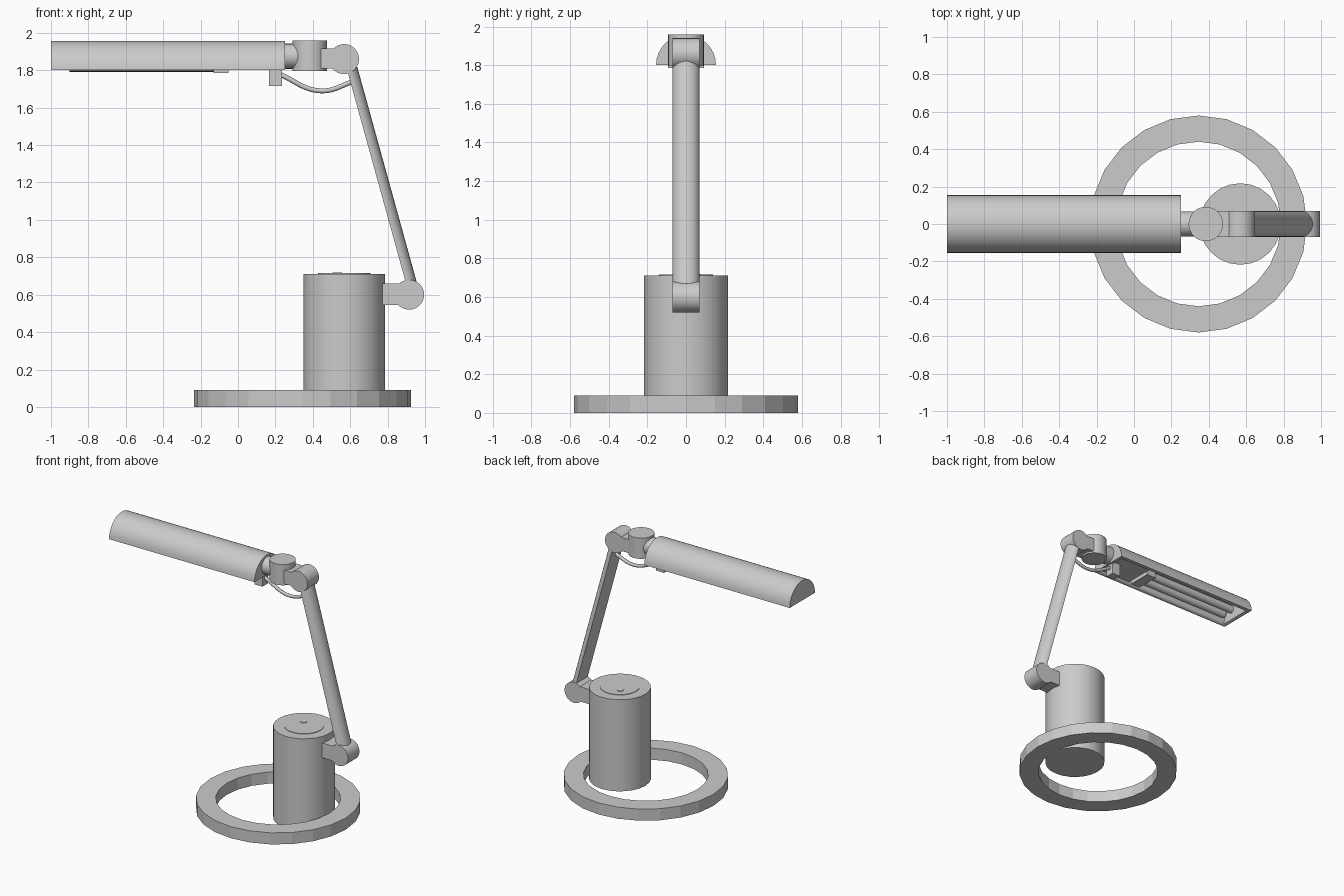
import bpy, bmesh, math
from mathutils import Vector, Matrix

if "Cube" in bpy.data.objects:
    bpy.data.objects.remove(bpy.data.objects["Cube"], do_unlink=True)

grey = bpy.data.materials.new("satin grey")
grey.use_nodes = True
grey.diffuse_color = (0.6, 0.6, 0.6, 1)
grey.node_tree.nodes["Principled BSDF"].inputs["Base Color"].default_value = (0.6, 0.6, 0.6, 1)


def finish(name, bm, smooth=True):
    bmesh.ops.recalc_face_normals(bm, faces=bm.faces)
    mesh = bpy.data.meshes.new(name)
    bm.to_mesh(mesh)
    bm.free()
    mesh.materials.append(grey)
    obj = bpy.data.objects.new(name, mesh)
    bpy.context.collection.objects.link(obj)
    if smooth:
        bpy.ops.object.select_all(action='DESELECT')
        obj.select_set(True)
        bpy.context.view_layer.objects.active = obj
        bpy.ops.object.shade_smooth_by_angle(angle=math.radians(30))
    return obj


def rod(name, start, end, radius, sides=24, smooth=True):
    a, b = Vector(start), Vector(end)
    turn = (b - a).to_track_quat('Z', 'Y').to_matrix().to_4x4()
    bm = bmesh.new()
    bmesh.ops.create_cone(bm, cap_ends=True, segments=sides, radius1=radius, radius2=radius,
                          depth=(b - a).length, matrix=Matrix.Translation((a + b) / 2) @ turn)
    return finish(name, bm, smooth)


def box(name, low, high):
    a, b = Vector(low), Vector(high)
    bm = bmesh.new()
    bmesh.ops.create_cube(bm, size=1, matrix=Matrix.Translation((a + b) / 2) @ Matrix.Diagonal((*(b - a), 1)))
    return finish(name, bm, False)


def sweep(name, outline, start, end):
    # Extrude a closed outline of 3D offsets between two points
    bm = bmesh.new()
    face = bm.faces.new([bm.verts.new(Vector(start) + p) for p in outline])
    made = bmesh.ops.extrude_face_region(bm, geom=[face])["geom"]
    bmesh.ops.translate(bm, vec=Vector(end) - Vector(start),
                        verts=[v for v in made if isinstance(v, bmesh.types.BMVert)])
    return finish(name, bm)


def half_round(radius, steps=16):
    return [Vector((0, radius * math.cos(math.pi * i / steps), radius * math.sin(math.pi * i / steps)))
            for i in range(steps + 1)]


# Ring foot: square section spun round its own centre
bm = bmesh.new()
section = [bm.verts.new((0.345 + r, 0, z)) for r, z in ((0.44, 0), (0.58, 0), (0.58, 0.09), (0.44, 0.09))]
loop = [bm.edges.new((section[i], section[(i + 1) % 4])) for i in range(4)]
bmesh.ops.spin(bm, geom=section + loop, cent=(0.345, 0, 0), axis=(0, 0, 1),
               angle=math.tau, steps=24, use_merge=True)
bmesh.ops.remove_doubles(bm, verts=bm.verts, dist=0.0005)
finish("base_ring", bm, False)

# Base canister with a shallow top disc and a button
rod("base_canister", (0.568, 0, 0), (0.568, 0, 0.712), 0.218)
rod("canister_top_disc", (0.568, 0, 0.71), (0.568, 0, 0.716), 0.14)
rod("power_button", (0.53, 0.05, 0.71), (0.53, 0.05, 0.72), 0.025, 16)

# Arm with its two hinge barrels
low, high = Vector((0.915, 0, 0.60)), Vector((0.567, 0, 1.86))
for name, c in (("lower_hinge", low), ("upper_hinge", high)):
    rod(name, c - Vector((0, 0.07, 0)), c + Vector((0, 0.07, 0)), 0.08, 32)
box("lower_hinge_bracket", (0.77, -0.07, 0.545), (0.9, 0.07, 0.66))
box("upper_hinge_bracket", (0.42, -0.07, 1.81), (0.56, 0.07, 1.915))

# Arm bar: flat inside face, bowed outside face
along = (high - low).normalized()
outward = Vector((along.z, 0, -along.x))
bow = [Vector((0, 0.07 * math.cos(t), 0)) + outward * 0.057 * math.sin(t)
       for t in (math.pi * i / 12 for i in range(13))]
sweep("arm", bow, low, high)

# Swivel between arm and shade
rod("swivel_drum", (0.384, 0, 1.797), (0.384, 0, 1.958), 0.092, 32)
rod("shade_neck", (0.22, 0, 1.875), (0.36, 0, 1.875), 0.067)

# Half-round shade, hollowed from below
shade = sweep("shade", half_round(0.155), (-1, 0, 1.802), (0.25, 0, 1.802))
cutter = sweep("shade_cutter", [p - Vector((0, 0, 0.01)) for p in half_round(0.128)],
               (-0.97, 0, 1.802), (0.225, 0, 1.802))
cutter.hide_render = True
cut = shade.modifiers.new("hollow", 'BOOLEAN')
cut.operation = 'DIFFERENCE'
cut.solver = 'EXACT'
cut.object = cutter
bpy.context.view_layer.objects.active = shade
bpy.ops.object.modifier_apply(modifier=cut.name)
bpy.data.objects.remove(cutter, do_unlink=True)

# Lamp tubes, socket and switch
for side, label in ((1, "left"), (-1, "right")):
    rod("lamp_tube_" + label, (-0.9, side * 0.045, 1.822), (-0.1, side * 0.045, 1.822), 0.03, 16)
box("tube_socket", (-0.13, -0.092, 1.785), (-0.05, 0.092, 1.86))
box("ballast_cover", (-0.05, -0.12, 1.815), (0.225, 0.12, 1.83))
box("switch", (0.165, -0.035, 1.717), (0.235, 0.035, 1.82))

# Sagging cable from switch to arm
curve = bpy.data.curves.new("cable", 'CURVE')
curve.dimensions = '3D'
curve.bevel_depth = 0.013
curve.bevel_resolution = 2
curve.use_fill_caps = True
path = curve.splines.new('BEZIER')
points = ((0.22, 1.78), (0.44, 1.69), (0.63, 1.745))
path.bezier_points.add(len(points) - 1)
for point, (x, z) in zip(path.bezier_points, points):
    point.co = (x, 0, z)
    point.handle_left_type = point.handle_right_type = 'AUTO'
curve.materials.append(grey)
bpy.context.collection.objects.link(bpy.data.objects.new("cable", curve))
